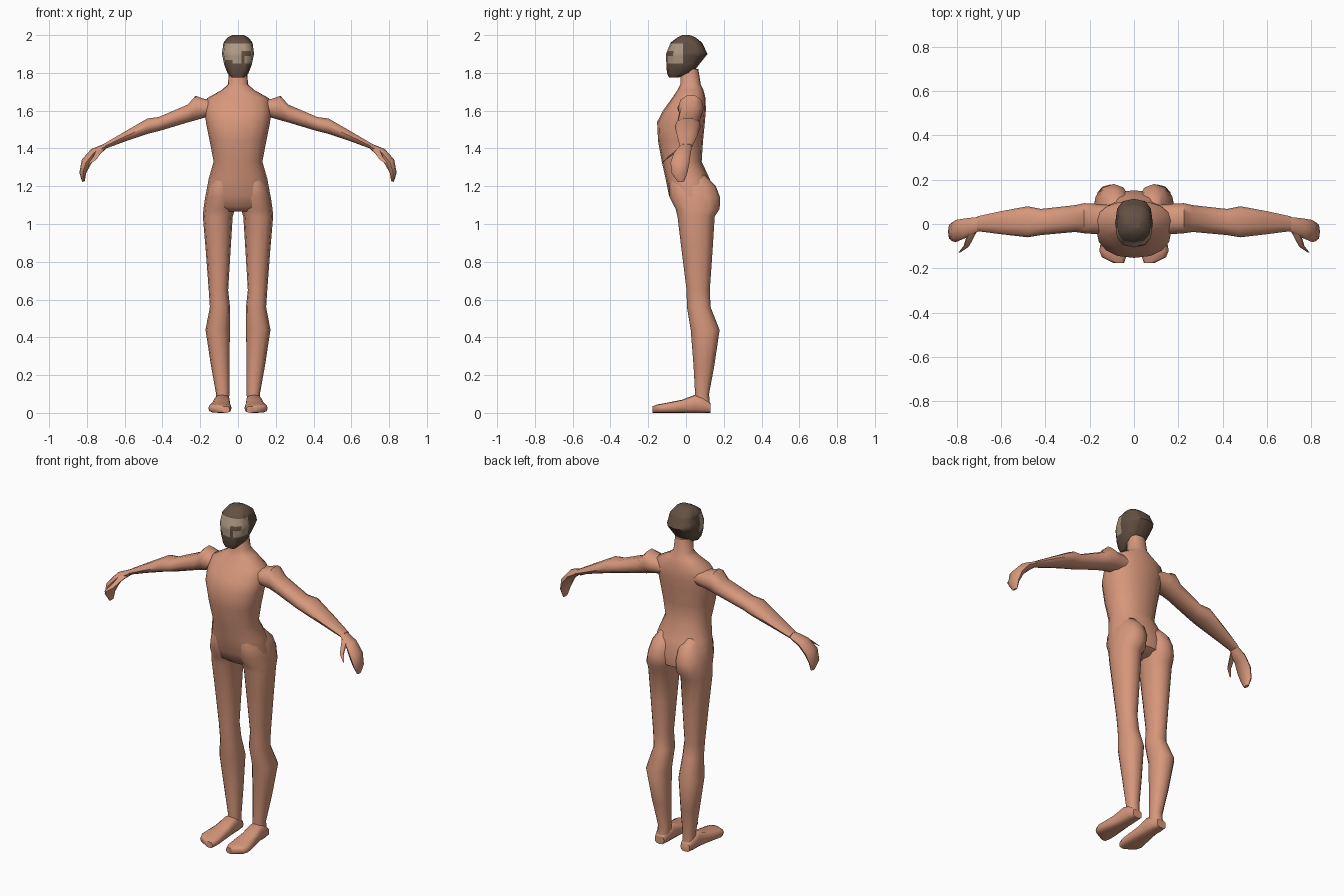
import bpy, bmesh, math
from mathutils import Vector


def material(name, rgb):
    m = bpy.data.materials.new(name)
    m.diffuse_color = (*rgb, 1)
    return m


SKIN = material("skin", (0.68, 0.31, 0.20))
BROWN = material("dark_brown", (0.125, 0.08, 0.055))
TAN = material("face_tan", (0.42, 0.32, 0.225))


def loft(name, rings, mats=(SKIN,), sides=12, power=0.88, mirror=1, edit=None, angle=50):
    """Skin a row of rounded rings, each given as centre, half axis, half axis."""
    bm = bmesh.new()
    rows = []
    for c, a, b in rings:
        row = []
        for i in range(sides):
            t = 2 * math.pi * i / sides
            u, v = (math.copysign(abs(f) ** power if abs(f) > 1e-6 else 0, f)
                    for f in (math.cos(t), math.sin(t)))
            p = Vector(c) + Vector(a) * u + Vector(b) * v
            p.x *= mirror
            row.append(bm.verts.new(p))
        rows.append(row)
    for r, s in zip(rows, rows[1:]):
        for i in range(sides):
            j = (i + 1) % sides
            bm.faces.new((r[i], r[j], s[j], s[i]))
    bm.faces.new(rows[0])
    bm.faces.new(rows[-1])
    bmesh.ops.recalc_face_normals(bm, faces=bm.faces)
    if edit:
        edit(bm)
    me = bpy.data.meshes.new(name)
    bm.to_mesh(me)
    bm.free()
    for m in mats:
        me.materials.append(m)
    for p in me.polygons:
        p.use_smooth = True
    me.set_sharp_from_angle(angle=math.radians(angle))
    ob = bpy.data.objects.new(name, me)
    bpy.context.collection.objects.link(ob)
    return ob


def level(z, x0, x1, y0, y1):
    """Horizontal ring."""
    return (((x0 + x1) / 2, (y0 + y1) / 2, z), ((x1 - x0) / 2, 0, 0), (0, (y1 - y0) / 2, 0))


def across(x, y0, y1, z0, z1):
    """Ring facing along x."""
    return ((x, (y0 + y1) / 2, (z0 + z1) / 2), (0, (y1 - y0) / 2, 0), (0, 0, (z1 - z0) / 2))


def along(y, x0, x1, z0, z1):
    """Ring facing along y."""
    return (((x0 + x1) / 2, y, (z0 + z1) / 2), ((x1 - x0) / 2, 0, 0), (0, 0, (z1 - z0) / 2))


# Torso with neck
torso = [(1.82, .048, -.03, .065), (1.74, .053, -.03, .078), (1.71, .085, -.045, .092),
         (1.665, .165, -.075, .104), (1.60, .175, -.122, .105), (1.54, .17, -.153, .10),
         (1.44, .15, -.148, .09), (1.33, .129, -.128, .083), (1.24, .155, -.108, .125),
         (1.15, .172, -.09, .152), (1.09, .17, -.06, .145), (1.065, .10, -.03, .10)]
loft("torso", [level(z, -w, w, f, b) for z, w, f, b in torso], sides=16)


# Head with a painted face patch
def paint_face(bm):
    cuts = [((0, 0, 1), z) for z in (1.85, 1.868, 1.89, 1.915, 1.955)]
    cuts += [((1, 0, 0), x) for x in (-.07, -.03, .018, .034, .07)] + [((0, 1, 0), -.015)]
    for no, d in cuts:
        bmesh.ops.bisect_plane(bm, geom=bm.verts[:] + bm.edges[:] + bm.faces[:],
                               plane_co=Vector(no) * d, plane_no=no)
    for f in bm.faces:
        x, y, z = f.calc_center_median()
        face = y < -.015 and 1.85 < z < 1.955
        bracket = .018 < x < .07 and y < -.05 and (
            1.89 < z < 1.915 or (1.85 < z < 1.89 and x < .034))
        smear = -.07 < x < -.03 and z < 1.868
        f.material_index = 1 if face and not bracket and not smear else 0


head = [(1.775, .034, -.09, -.04), (1.80, .056, -.101, .037), (1.84, .072, -.104, .066),
        (1.90, .085, -.106, .114), (1.96, .077, -.082, .085), (1.988, .055, -.045, .05),
        (2.0, .03, -.02, .02)]
loft("head", [level(z, -w, w, f, b) for z, w, f, b in head], (BROWN, TAN),
     power=0.75, edit=paint_face, angle=60)

# Limbs, built on both sides
leg = [(1.26, .04, .125, -.085, .10), (1.20, .015, .16, -.09, .158), (1.14, .01, .174, -.086, .181),
       (1.08, .015, .183, -.055, .178), (1.04, .028, .186, -.045, .152), (.85, .04, .17, -.022, .14),
       (.65, .052, .155, .003, .126), (.56, .042, .149, .005, .13), (.44, .043, .172, .025, .178),
       (.25, .045, .143, .04, .15), (.10, .046, .116, .048, .122), (.03, .048, .12, .045, .128)]
foot = [(.13, .055, .115, 0, .05), (.09, .045, .127, 0, .085), (.045, .042, .128, 0, .095),
        (-.02, .04, .138, 0, .07), (-.12, .034, .157, 0, .05), (-.15, .036, .145, 0, .045),
        (-.177, .045, .09, 0, .035)]
arm = [(.10, -.045, .085, 1.57, 1.66), (.18, -.045, .092, 1.56, 1.665), (.225, -.042, .094, 1.546, 1.682),
       (.265, -.036, .085, 1.536, 1.635), (.42, -.05, .068, 1.49, 1.568), (.48, -.06, .08, 1.475, 1.56),
       (.60, -.046, .058, 1.435, 1.49), (.71, -.032, .034, 1.395, 1.425)]
hand = [((.70, 0, 1.412), (0, .032, 0), (0, 0, .016)),
        ((.765, -.02, 1.375), (0, .045, 0), (.012, 0, .022)),
        ((.805, -.032, 1.325), (0, .05, 0), (.022, 0, .016)),
        ((.822, -.035, 1.27), (0, .042, 0), (.018, 0, .002)),
        ((.818, -.028, 1.225), (0, .018, 0), (.007, 0, -.002))]
thumb = [((.715, -.015, 1.405), .016), ((.74, -.06, 1.38), .017),
         ((.757, -.10, 1.35), .013), ((.788, -.128, 1.32), .004)]
for side, s in (("left", 1), ("right", -1)):
    loft(side + "_leg", [level(*r) for r in leg], mirror=s)
    loft(side + "_foot", [along(*r) for r in foot], mirror=s, power=0.65)
    loft(side + "_arm", [across(*r) for r in arm], mirror=s, sides=10)
    loft(side + "_hand", hand, mirror=s, sides=8)
    loft(side + "_thumb", [(c, (r, 0, 0), (0, r * .5, r * .8)) for c, r in thumb],
         mirror=s, sides=6)
